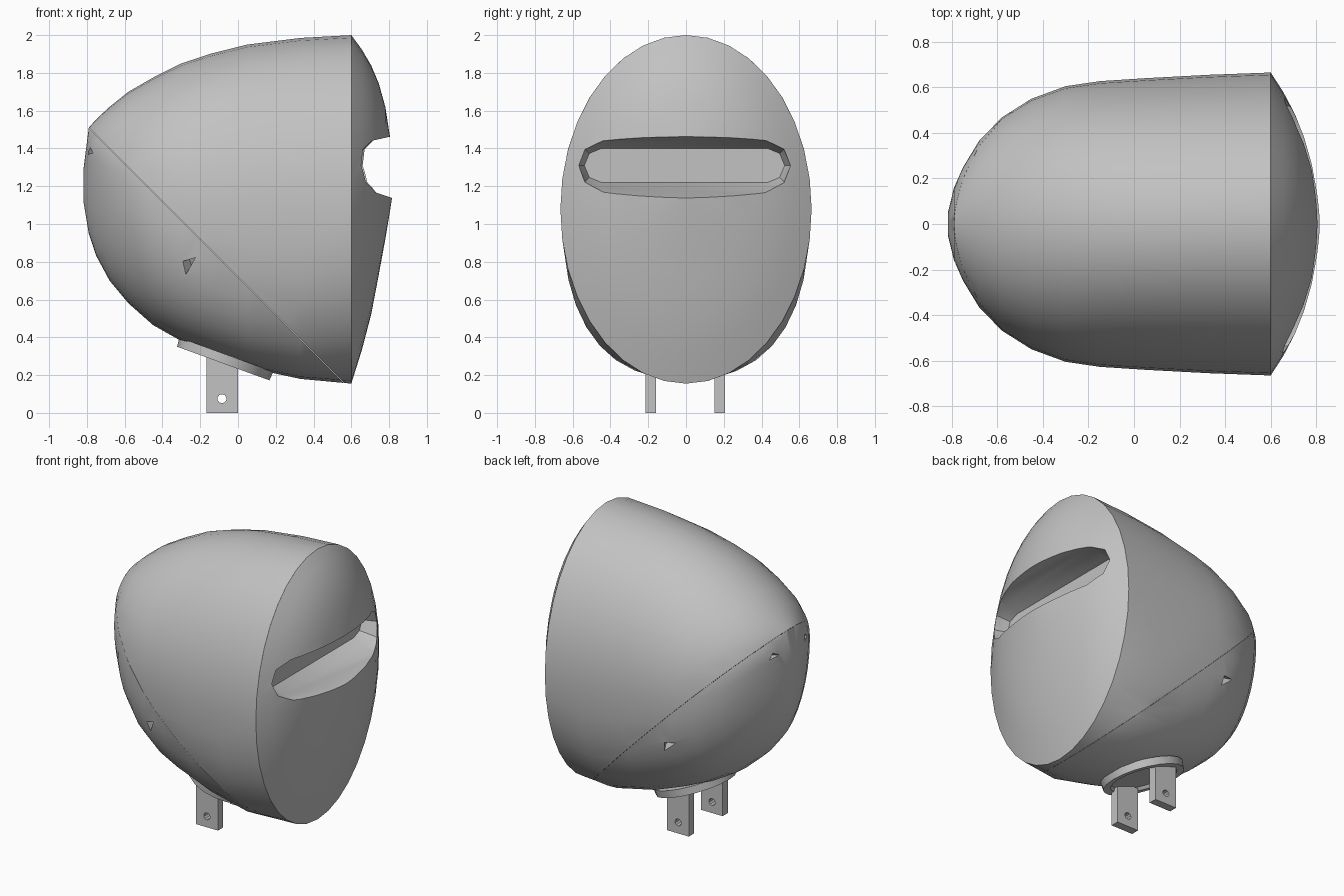
import bpy, bmesh, math
from mathutils import Vector, Matrix

cube = bpy.data.objects.get("Cube")
if cube:
    bpy.data.objects.remove(cube, do_unlink=True)

grey = bpy.data.materials.new("plain grey")
grey.use_nodes = True
colour = (0.54, 0.54, 0.54, 1)
grey.diffuse_color = colour
grey.node_tree.nodes["Principled BSDF"].inputs["Base Color"].default_value = colour


def finish(bm, name):
    bmesh.ops.recalc_face_normals(bm, faces=bm.faces)
    mesh = bpy.data.meshes.new(name)
    bm.to_mesh(mesh)
    bm.free()
    mesh.materials.append(grey)
    obj = bpy.data.objects.new(name, mesh)
    bpy.context.collection.objects.link(obj)
    return obj


def cone(name, segments, r1, r2, depth, matrix):
    bm = bmesh.new()
    bmesh.ops.create_cone(bm, cap_ends=True, segments=segments, radius1=r1, radius2=r2,
                          depth=depth, matrix=matrix)
    return finish(bm, name)


def activate(obj):
    bpy.ops.object.select_all(action='DESELECT')
    obj.select_set(True)
    bpy.context.view_layer.objects.active = obj


def smooth(obj, angle=30):
    activate(obj)
    bpy.ops.object.shade_smooth_by_angle(angle=math.radians(angle))


def cut(obj, cutter):
    cutter.hide_render = True
    mod = obj.modifiers.new("cut", 'BOOLEAN')
    mod.operation, mod.solver, mod.object = 'DIFFERENCE', 'EXACT', cutter
    activate(obj)
    bpy.ops.object.modifier_apply(modifier=mod.name)
    bpy.data.objects.remove(cutter, do_unlink=True)


def loft(outlines):
    """Closed mesh through a list of equal-length outlines."""
    bm = bmesh.new()
    rings = [[bm.verts.new(p) for p in o] for o in outlines]
    n = len(rings[0])
    for a, b in zip(rings, rings[1:]):
        for i in range(n):
            j = (i + 1) % n
            bm.faces.new((a[i], a[j], b[j], b[i]))
    bm.faces.new(rings[0])
    bm.faces.new(rings[-1])
    return bm


def oval(x, z0, z1, w, zc=None, power=2.0, n=36):
    """Egg-shaped section: widest at zc, lower half fuller as power grows."""
    zc = (z0 + z1) / 2 if zc is None else zc
    pts = []
    for i in range(n):
        c, s = math.cos(2 * math.pi * i / n), math.sin(2 * math.pi * i / n)
        if s >= 0:
            pts.append((x, w * c, zc + (z1 - zc) * s))
        else:
            e = 2 / power
            pts.append((x, math.copysign(w * abs(c) ** e, c), zc - (zc - z0) * abs(s) ** e))
    return pts


def stadium(x, z0, z1, w, n=4):
    r, c = (z1 - z0) / 2, (z0 + z1) / 2
    pts = []
    for side in (0, 1):
        for i in range(n + 1):
            t = -math.pi / 2 + math.pi * (i / n + side)
            off = (w - r) * (1 - 2 * side)
            pts.append((x, off + r * math.cos(t) - 0.008, c + r * math.sin(t)))
    return pts


# Domed housing, split along a diagonal seam into two shells
HOUSING = [(0.6, 0.155, 2.0, 0.665, 1.08, 2.0), (0.33, 0.18, 1.985, 0.655, 1.08, 2.45),
           (0.05, 0.24, 1.95, 0.64, 1.08, 2.4), (-0.15, 0.315, 1.90, 0.627, 1.09, 2.35),
           (-0.3, 0.38, 1.85, 0.605, 1.11, 2.3), (-0.45, 0.465, 1.775, 0.55, 1.15, 2.2),
           (-0.58, 0.58, 1.70, 0.468, 1.21, 2.1), (-0.68, 0.70, 1.62, 0.365, 1.28, 2.0),
           (-0.75, 0.83, 1.555, 0.25, 1.34, 2.0), (-0.79, 0.95, 1.51, 0.16, 1.35, 2.0),
           (-0.817, 1.11, 1.30, 0.05, 1.21, 2.0)]
SEAM = Vector((1, 0, 1)).normalized()


def shell(name, upper):
    bm = loft([oval(*r) for r in HOUSING])
    point = Vector((0, 0, 0.72)) + SEAM * (0.0005 if upper else -0.0005)
    res = bmesh.ops.bisect_plane(bm, geom=bm.verts[:] + bm.edges[:] + bm.faces[:],
                                 plane_co=point, plane_no=SEAM,
                                 clear_inner=upper, clear_outer=not upper)
    rim = [e for e in res["geom_cut"] if isinstance(e, bmesh.types.BMEdge)]
    bmesh.ops.contextual_create(bm, geom=rim)
    return finish(bm, name)


upper_shell = shell("upper_shell", True)
lower_shell = shell("lower_shell", False)

# Small triangular dimples in the lower shell
for x, y, z, size, turn in ((-0.26, 0.565, 0.79, 0.075, 0.9), (-0.775, 0.17, 1.38, 0.05, 0.2)):
    for side in (1, -1):
        centre = Vector((x, y * side, z))
        axis = (centre - Vector((0.1, 0, 1.1))).normalized()
        cut(lower_shell, cone("dimple_cutter", 3, size * 0.6, size, 0.08,
                              Matrix.Translation(centre) @ axis.to_track_quat('Z', 'Y').to_matrix().to_4x4()
                              @ Matrix.Rotation(turn, 4, 'Z') @ Matrix.Diagonal((1, 0.5, 1, 1))))

# Bulging front plate, with a long slot sunk through it into the upper shell
FACE = [(0.6, 0.155, 2.0, 0.665), (0.655, 0.33, 1.925, 0.58), (0.705, 0.52, 1.84, 0.485),
        (0.745, 0.73, 1.745, 0.39), (0.78, 0.92, 1.62, 0.28), (0.805, 1.07, 1.46, 0.16),
        (0.817, 1.15, 1.32, 0.06)]
front_plate = finish(loft([oval(*r) for r in FACE]), "front_plate")
SLOT = [(0.57, 1.22, 1.40, 0.53), (0.66, 1.19, 1.43, 0.562), (0.84, 1.13, 1.47, 0.575)]
for part in (front_plate, upper_shell):
    cut(part, finish(loft([stadium(*r) for r in SLOT]), "slot_cutter"))
for part in (front_plate, upper_shell, lower_shell):
    smooth(part)

# Tilted mounting disc under the housing, hollowed from below
tilt = Matrix.Translation((-0.07, 0, 0.285)) @ Matrix.Rotation(math.radians(20), 4, 'Y')
disc = cone("mounting_disc", 20, 0.26, 0.265, 0.05, tilt)
cut(disc, cone("recess_cutter", 20, 0.22, 0.20, 0.03, tilt @ Matrix.Translation((0, 0, -0.02))))
smooth(disc)

# Pair of bracket legs with bolt holes
for name, y in (("right_leg", -0.187), ("left_leg", 0.178)):
    bm = bmesh.new()
    bmesh.ops.create_cube(bm, size=1, matrix=Matrix.Translation((-0.083, y, 0.15))
                          @ Matrix.Diagonal((0.165, 0.056, 0.30, 1)))
    leg = finish(bm, name)
    cut(leg, cone("hole_cutter", 10, 0.024, 0.024, 0.2,
                  Matrix.Translation((-0.085, y, 0.075)) @ Matrix.Rotation(math.pi / 2, 4, 'X')))
